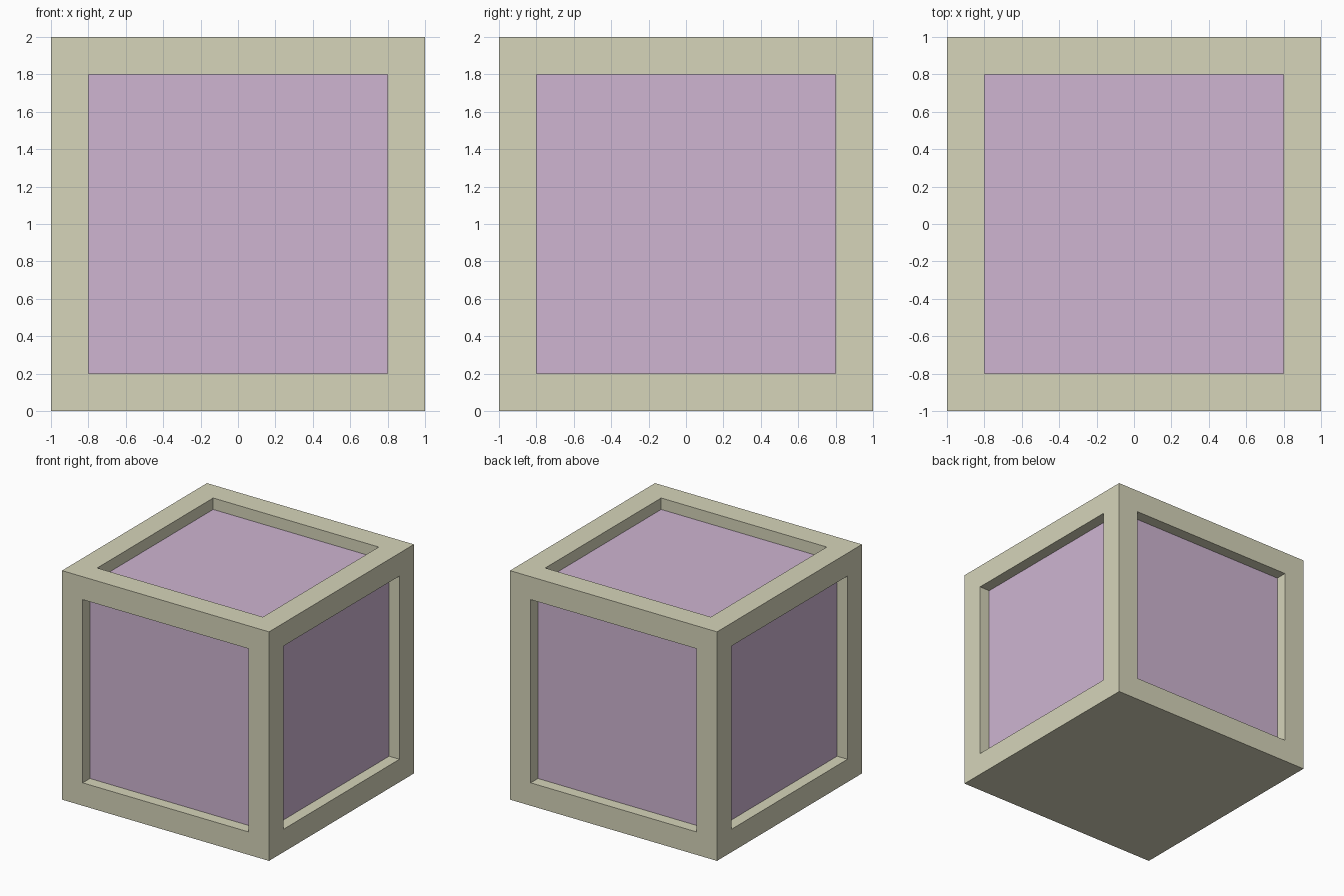
import bpy, bmesh
from mathutils import Matrix

if "Cube" in bpy.data.objects:
    bpy.data.objects.remove(bpy.data.objects["Cube"])

SIZE, BORDER, DEPTH = 2.0, 0.2, 0.1


def material(name, color):
    mat = bpy.data.materials.new(name)
    mat.diffuse_color = (*color, 1.0)
    mat.use_nodes = True
    mat.node_tree.nodes["Principled BSDF"].inputs["Base Color"].default_value = mat.diffuse_color
    return mat


# Solid block standing on the floor
bm = bmesh.new()
bmesh.ops.create_cube(bm, size=SIZE, matrix=Matrix.Translation((0, 0, SIZE / 2)))
bm.normal_update()

# Recessed panels on the four sides and the top; the underside stays flat
panels = [f for f in bm.faces if f.normal.z > -0.5]
bmesh.ops.inset_individual(bm, faces=panels, thickness=BORDER, use_even_offset=True)
bmesh.ops.inset_individual(bm, faces=panels, thickness=0.0, depth=-DEPTH)
for face in panels:
    face.material_index = 1

mesh = bpy.data.meshes.new("panelled_crate")
bm.to_mesh(mesh)
bm.free()

# Cream frame and lilac panels
mesh.materials.append(material("cream_frame", (0.67, 0.66, 0.49)))
mesh.materials.append(material("lilac_panel", (0.62, 0.46, 0.64)))

crate = bpy.data.objects.new("panelled_crate", mesh)
bpy.context.collection.objects.link(crate)
